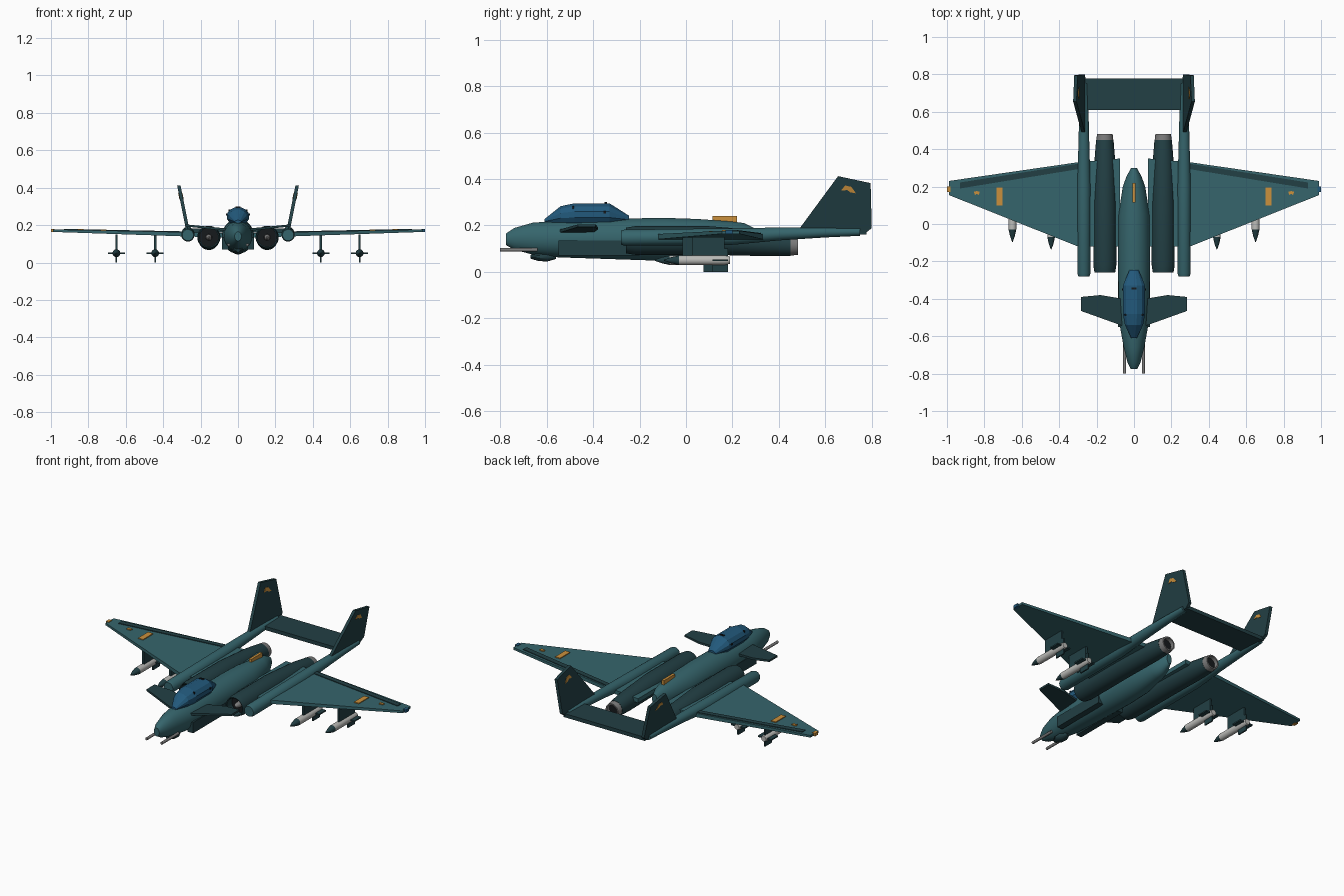
import bpy, bmesh
from math import sin, cos, pi

if "Cube" in bpy.data.objects:
    bpy.data.objects.remove(bpy.data.objects["Cube"])


def material(name, r, g, b):
    m = bpy.data.materials.new(name)
    m.use_nodes = True
    m.diffuse_color = (r, g, b, 1)
    m.node_tree.nodes["Principled BSDF"].inputs["Base Color"].default_value = (r, g, b, 1)
    return m


TEAL = material("teal", .036, .13, .15)
DARK = material("dark teal", .016, .05, .058)
BLUE = material("canopy blue", .016, .1, .2)
GOLD = material("gold", .6, .28, .045)
PALE = material("pale grey", .5, .5, .48)
GREY = material("metal grey", .2, .2, .2)
BLACK = material("black", .008, .01, .012)


def finish(name, bm, mat, mirror, smooth=False):
    bmesh.ops.recalc_face_normals(bm, faces=bm.faces)
    mesh = bpy.data.meshes.new(name)
    bm.to_mesh(mesh)
    bm.free()
    mesh.materials.append(mat)
    ob = bpy.data.objects.new(name, mesh)
    bpy.context.collection.objects.link(ob)
    if smooth:
        bpy.ops.object.select_all(action="DESELECT")
        ob.select_set(True)
        bpy.context.view_layer.objects.active = ob
        bpy.ops.object.shade_smooth_by_angle(angle=pi / 5)
    if mirror:
        ob.modifiers.new("Mirror", "MIRROR")
    return ob


def loft(name, sections, mat, x=0.0, sides=24, smooth=True):
    """Elliptical rings along y, each (y, centre z, half width, half height)."""
    bm = bmesh.new()
    rings = []
    for y, z, rx, rz in sections:
        rings.append([bm.verts.new((x + rx * cos(2 * pi * (i + .5) / sides), y,
                                    z + rz * sin(2 * pi * (i + .5) / sides)))
                      for i in range(sides)])
    for a, b in zip(rings, rings[1:]):
        for i in range(sides):
            j = (i + 1) % sides
            bm.faces.new((a[i], a[j], b[j], b[i]))
    bm.faces.new(rings[0])
    bm.faces.new(rings[-1])
    return finish(name, bm, mat, x != 0, smooth)


def tube(name, z, profile, mat, x=0.0, sides=24):
    return loft(name, [(y, z, r, r) for y, r in profile], mat, x, sides)


def prism(name, low, high, mat, mirror=True):
    """Solid between two matching outlines."""
    bm = bmesh.new()
    a = [bm.verts.new(p) for p in low]
    b = [bm.verts.new(p) for p in high]
    bm.faces.new(a)
    bm.faces.new(b)
    for i in range(len(a)):
        j = (i + 1) % len(a)
        bm.faces.new((a[i], a[j], b[j], b[i]))
    return finish(name, bm, mat, mirror)


def panel(name, outline, low, high, mat, mirror=True):
    """Plan-view outline with lower and upper heights given as functions of x."""
    return prism(name, [(x, y, low(x)) for x, y in outline],
                 [(x, y, high(x)) for x, y in outline], mat, mirror)


def box(name, x, y, z, mat, mirror=True):
    return panel(name, [(x[0], y[0]), (x[1], y[0]), (x[1], y[1]), (x[0], y[1])],
                 lambda _: z[0], lambda _: z[1], mat, mirror)


# Fuselage, canopy and nose details
loft("fuselage", [(-.775, .14, .018, .025), (-.74, .142, .035, .047), (-.66, .143, .055, .069),
                  (-.55, .141, .075, .079), (-.4, .142, .084, .085), (-.1, .14, .086, .093),
                  (.05, .14, .084, .088), (.2, .147, .06, .07), (.25, .15, .042, .06),
                  (.3, .155, .016, .03)], TEAL, sides=32)
loft("canopy", [(-.61, .219, .016, .008), (-.54, .242, .05, .042), (-.48, .247, .062, .05),
                (-.33, .247, .062, .05), (-.245, .228, .025, .014)], BLUE, sides=12, smooth=False)
box("canopy_frame", (-.05, .05), (-.488, -.482), (.25, .283), BLACK, False)
box("canopy_latch", (.055, .064), (-.355, -.345), (.252, .262), BLACK)
box("canopy_top_vent", (-.014, .014), (-.35, -.34), (.28, .3), BLACK, False)
loft("chin_sensor", [(-.67, .065, .012, .008), (-.64, .065, .03, .018),
                     (-.6, .065, .03, .022), (-.56, .065, .012, .01)], DARK, sides=12)
tube("nose_gun", .095, [(-.8, .008), (-.64, .008)], GREY, .05, 12)
box("side_fairing", (.05, .086), (-.55, -.2), (.07, .135), DARK)
box("spine_beacon", (-.008, .008), (.115, .22), (.2, .24), GOLD, False)

# Canards
panel("canard", [(.06, -.545), (.283, -.465), (.283, -.39), (.18, -.38), (.06, -.4)],
      lambda x: .162 + .11 * x, lambda x: .176 + .1 * x, DARK)


# Main wings and their markings
def wing_low(x):
    return .13 + .034 * x


def wing_top(x):
    return .157 + .02 * x


def decal(name, outline, mat, lift=.003):
    panel(name, outline, wing_top, lambda x: wing_top(x) + lift, mat)


panel("wing", [(.075, -.12), (.3, -.12), (.99, .155), (.99, .23), (.3, .33), (.075, .35)],
      wing_low, wing_top, TEAL)
decal("flap", [(.3, .293), (.93, .19), (.93, .222), (.3, .322)], DARK, .004)
decal("wing_band", [(.703, .1), (.735, .1), (.735, .195), (.703, .195)], GOLD, .005)
decal("wing_emblem", [(.825, .172), (.84, .176), (.857, .172), (.85, .155), (.84, .162),
                      (.83, .155)], GOLD, .006)
for side, mat, label in ((-1, GOLD, "right"), (1, BLUE, "left")):
    box("wing_tip_light_" + label, (side * .98, side * 1.0), (.17, .2), (.162, .18), mat, False)

# Engine nacelles
X = .156
loft("nacelle", [(y, z, r, r) for y, z, r in
                 ((-.2, .135, .05), (-.255, .135, .05), (-.258, .135, .056), (-.22, .135, .062),
                  (.1, .135, .062), (.35, .122, .055), (.45, .115, .047))], DARK, X)
tube("intake_face", .135, [(-.21, .0505), (-.199, .0505)], BLACK, X)
tube("intake_hub", .135, [(-.25, .004), (-.235, .015), (-.2, .018)], GREY, X, 16)
tube("exhaust_ring", .115, [(.44, .047), (.482, .042), (.482, .034), (.455, .032)], GREY, X)
tube("exhaust_core", .115, [(.45, .0325), (.46, .0325)], BLACK, X)

# Twin booms, fins and tailplane
loft("tail_boom", [(-.28, .147, .03, .03), (-.265, .147, .035, .035), (.2, .152, .036, .036),
                   (.4, .163, .03, .028), (.6, .17, .025, .022), (.75, .172, .02, .017)],
     TEAL, .268)
box("tailplane", (-.27, .27), (.61, .778), (.16, .182), DARK, False)


def fin_x(z):
    return .27 + .2 * (z - .18)


def upright(name, outline, half, mat):
    prism(name, [(fin_x(z) - half, y, z) for y, z in outline],
          [(fin_x(z) + half, y, z) for y, z in outline], mat)


upright("tail_fin", [(.49, .188), (.655, .412), (.795, .382), (.8, .188), (.77, .165), (.6, .165)],
        .009, DARK)
upright("fin_emblem", [(.668, .35), (.685, .372), (.712, .366), (.732, .338), (.708, .342),
                       (.695, .352)], .0115, GOLD)

# Underwing stores: pylon, body, nose cone and cross fins
for label, x, y in (("inner", .443, -.135), ("outer", .65, -.095)):
    box(label + "_pylon", (x - .006, x + .006), (y + .12, y + .26), (.06, .15), DARK)
    tube(label + "_store_nose", .05, [(y, .002), (y + .03, .013), (y + .065, .021)], DARK, x, 16)
    tube(label + "_store_body", .05, [(y + .065, .021), (y + .26, .021), (y + .285, .016)],
         PALE, x, 16)
    box(label + "_store_fin_upright", (x - .004, x + .004), (y + .21, y + .275), (.0, .1), DARK)
    box(label + "_store_fin_flat", (x - .045, x + .045), (y + .21, y + .275), (.046, .054), DARK)
